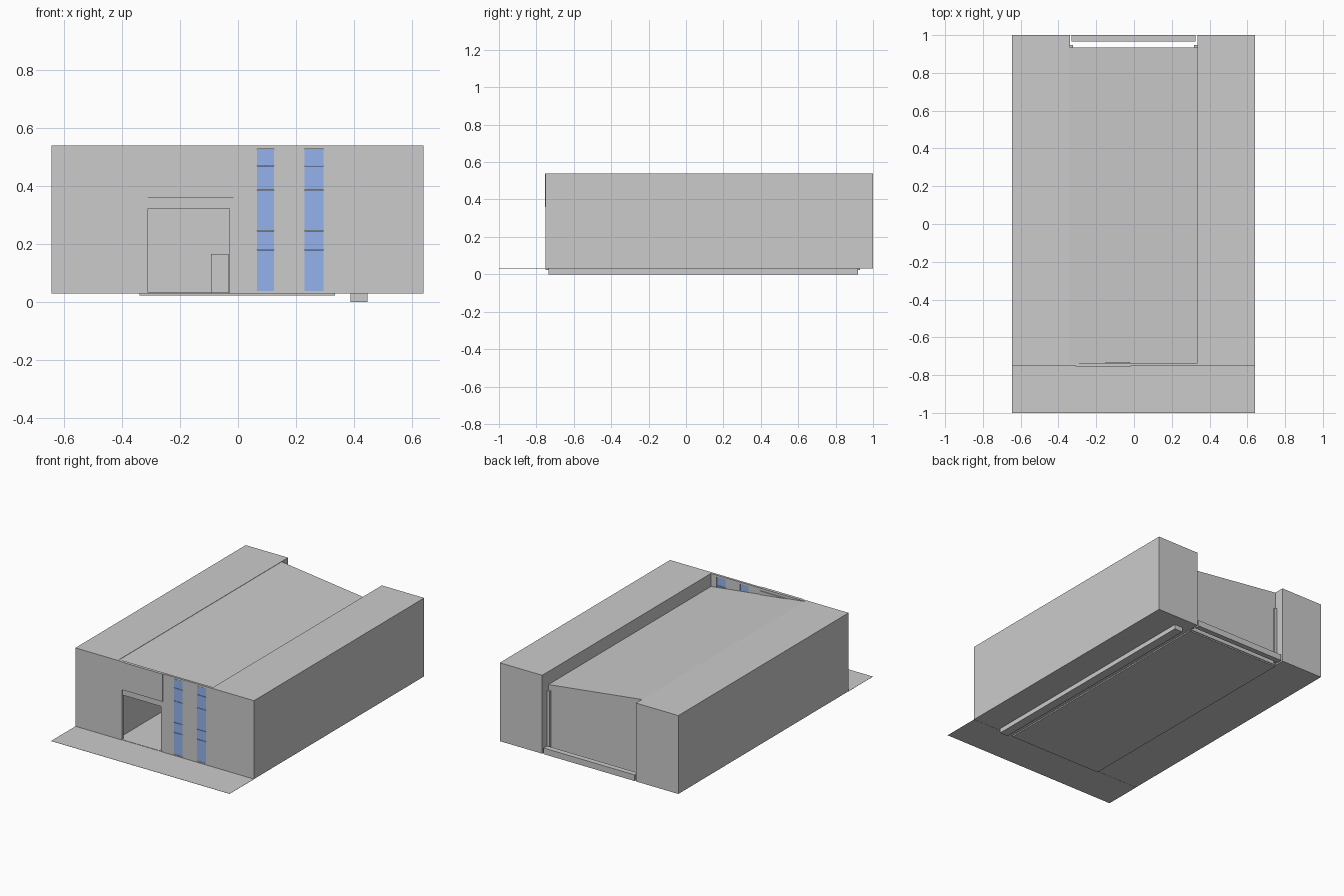
import bpy, bmesh

if "Cube" in bpy.data.objects:
    bpy.data.objects.remove(bpy.data.objects["Cube"])

def material(name, rgb):
    m = bpy.data.materials.new(name)
    m.diffuse_color = (*rgb, 1)
    m.use_nodes = True
    m.node_tree.nodes["Principled BSDF"].inputs["Base Color"].default_value = m.diffuse_color
    return m

glass = material("blue_glass", (0.30, 0.45, 0.85))
pale = material("pale_floor", (0.95, 0.95, 0.95))

def finish(name, bm, mat=None):
    bmesh.ops.recalc_face_normals(bm, faces=bm.faces)
    me = bpy.data.meshes.new(name)
    bm.to_mesh(me)
    bm.free()
    ob = bpy.data.objects.new(name, me)
    bpy.context.collection.objects.link(ob)
    if mat:
        me.materials.append(mat)
    return ob

def prism(name, profile, y0, y1, mat=None):
    """Extrude an (x, z) profile from y0 to y1."""
    bm = bmesh.new()
    face = bm.faces.new([bm.verts.new((x, y0, z)) for x, z in profile])
    ext = bmesh.ops.extrude_face_region(bm, geom=[face])
    moved = [v for v in ext["geom"] if isinstance(v, bmesh.types.BMVert)]
    bmesh.ops.translate(bm, verts=moved, vec=(0, y1 - y0, 0))
    return finish(name, bm, mat)

def box(name, x, y, z, mat=None):
    return prism(name, [(x[0], z[0]), (x[1], z[0]), (x[1], z[1]), (x[0], z[1])], y[0], y[1], mat)

XL, XR = -0.34, 0.335          # hall side limits
BASE, TOP = 0.03, 0.54
FRONT, BACK = -0.75, 0.935
LOW = 0.455                    # low edge of the roof

# Neighbouring blocks
box("left_block", (-0.645, XL), (FRONT, 1), (BASE, TOP))
box("right_block", (XR, 0.64), (FRONT, 1), (BASE, TOP))

# Ground works
box("forecourt", (-0.645, 0.64), (-1, FRONT), (BASE - 0.001, BASE))
box("floor_slab", (XL, XR), (FRONT, 0.93), (0.022, BASE))
box("floor_finish", (XL, XR), (FRONT + 0.002, 0.92), (BASE, BASE + 0.002), pale)
box("foundation_beam", (0.388, 0.447), (-0.735, 0.92), (0, BASE))
box("rear_kerb", (-0.33, 0.325), (0.965, 1), (BASE, 0.07))

# Mono-pitch roof and matching back wall
prism("roof", [(XL, TOP - 0.015), (XR, LOW - 0.015), (XR, LOW), (XL, TOP - 0.002)], FRONT + 0.015, BACK)
prism("back_wall", [(XL, BASE), (XR, BASE), (XR, LOW - 0.005), (XL, TOP - 0.007)], BACK - 0.015, BACK)
for name, x0, x1 in (("rear_jamb_left", XL, -0.322), ("rear_jamb_right", 0.318, XR)):
    box(name, (x0, x1), (BACK, 0.948), (BASE + 0.01, 0.42))

# Front wall, built around the gate and two tall windows
D0, D1, DH = -0.31, -0.015, 0.36
windows = ((0.065, 0.125), (0.23, 0.295))
W0, W1 = 0.037, 0.528
wall_y = (FRONT, FRONT + 0.015)
spans = ((XL, D0), (D1, windows[0][0]), (windows[0][1], windows[1][0]), (windows[1][1], XR))
for i, s in enumerate(spans):
    box(f"front_wall_{i}", s, wall_y, (BASE, TOP))
box("gate_header", (D0, D1), wall_y, (DH, TOP))
for i, w in enumerate(windows):
    box(f"window_sill_{i}", w, wall_y, (BASE, W0))
    box(f"window_head_{i}", w, wall_y, (W1, TOP))
    # glass panes with fine gaps
    bars = (W0, 0.18, 0.245, 0.385, 0.47, W1)
    for j in range(5):
        box(f"window_{i}_pane_{j}", w, (FRONT + 0.001, FRONT + 0.009),
            (bars[j] + 0.001, bars[j + 1] - 0.001), glass)

# Gate: fascia, roller housing, lintel and guide rail
box("gate_fascia", (D0, D1), (FRONT - 0.005, FRONT), (DH, TOP))
box("roller_housing", (D0, D1 - 0.005), (FRONT + 0.015, FRONT + 0.02), (DH, 0.523))
box("gate_lintel", (D0, D1), (FRONT + 0.003, FRONT + 0.013), (0.322, DH))
box("gate_guide", (-0.03, D1), (FRONT + 0.003, FRONT + 0.013), (BASE, 0.322))

# Small service door on the inside of the back wall
box("service_door", (-0.093, -0.032), (BACK - 0.022, BACK - 0.015), (BASE, 0.165))
